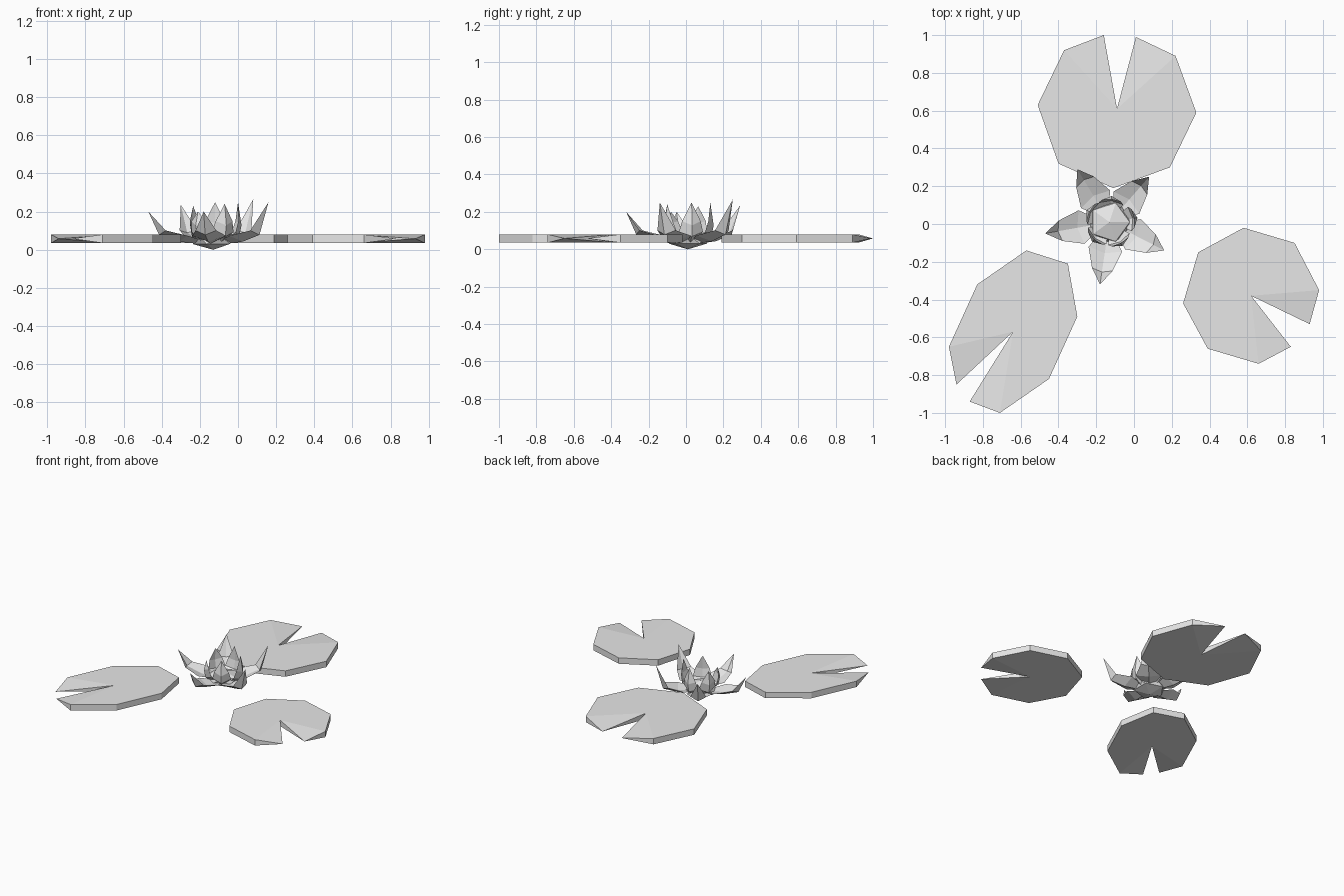
import bpy, bmesh
from math import hypot
from mathutils import Vector

cube = bpy.data.objects.get("Cube")
if cube:
    bpy.data.objects.remove(cube, do_unlink=True)

grey = bpy.data.materials.new("pale_grey")
grey.use_nodes = True
colour = (0.8, 0.8, 0.8, 1)
grey.diffuse_color = colour
grey.node_tree.nodes["Principled BSDF"].inputs["Base Color"].default_value = colour

PAD_TOP, PAD_MIDDLE, PAD_BOTTOM = 0.08, 0.058, 0.035
HEART = Vector((-0.13, 0.01, 0))


def finish(name, bm):
    """Turn a bmesh into a flat shaded object in the scene."""
    bmesh.ops.recalc_face_normals(bm, faces=bm.faces)
    mesh = bpy.data.meshes.new(name)
    bm.to_mesh(mesh)
    bm.free()
    mesh.materials.append(grey)
    obj = bpy.data.objects.new(name, mesh)
    bpy.context.collection.objects.link(obj)
    return obj


def lily_pad(name, notch, first_tip, rim, last_tip):
    """Slab with a wedge notch whose two tips taper to a point."""
    bm = bmesh.new()
    tips = [bm.verts.new((*p, PAD_MIDDLE)) for p in (first_tip, last_tip)]
    layers = []
    for z in (PAD_TOP, PAD_BOTTOM):
        centre = bm.verts.new((*notch, z))
        edge = [bm.verts.new((*p, z)) for p in rim]
        bm.faces.new([centre] + edge)
        bm.faces.new((centre, tips[0], edge[0]))
        bm.faces.new((centre, edge[-1], tips[1]))
        layers.append((centre, edge))
    (c_top, top), (c_low, low) = layers
    for i in range(len(rim) - 1):
        bm.faces.new((top[i], top[i + 1], low[i + 1], low[i]))
    for tip, i in zip(tips, (0, -1)):
        bm.faces.new((tip, top[i], low[i]))
        bm.faces.new((tip, c_top, c_low))
    return finish(name, bm)


def petal(name, tip, rows):
    """Cupped petal; rows hold reach (fraction of tip), half width, height."""
    bm = bmesh.new()
    end = Vector(tip)
    out = Vector((end.x - HEART.x, end.y - HEART.y, 0))
    length = hypot(out.x, out.y)
    out.normalize()
    side = Vector((-out.y, out.x, 0))
    up = Vector((0, 0, 1))
    rings = []
    for reach, half, height in rows:
        mid = HEART + out * reach * length + up * height
        lift = up * half * 0.2 - out * half * 0.25
        keel = out * 0.012 - up * 0.012
        spots = (mid + side * half + lift, mid, mid - side * half + lift, mid + keel)
        rings.append([bm.verts.new(p) for p in spots])
    point = bm.verts.new(end)
    bm.faces.new(rings[0])
    for a, b in zip(rings, rings[1:]):
        for i in range(4):
            j = (i + 1) % 4
            bm.faces.new((a[i], a[j], b[j], b[i]))
    for i in range(4):
        bm.faces.new((rings[-1][i], rings[-1][(i + 1) % 4], point))
    return finish(name, bm)


# Floating pads
lily_pad("back_pad", (-0.09, 0.61), (-0.16, 1.0),
         [(-0.37, 0.92), (-0.51, 0.63), (-0.4, 0.32), (-0.11, 0.19),
          (0.19, 0.3), (0.33, 0.59), (0.22, 0.89)], (0.01, 0.99))
lily_pad("right_pad", (-0.64, -0.57), (-0.94, -0.85),
         [(-0.98, -0.65), (-0.83, -0.32), (-0.57, -0.14), (-0.35, -0.21),
          (-0.3, -0.49), (-0.45, -0.82), (-0.71, -1.0)], (-0.87, -0.94))
lily_pad("left_pad", (0.62, -0.38), (0.93, -0.53),
         [(0.98, -0.35), (0.85, -0.1), (0.58, -0.02), (0.34, -0.15),
          (0.26, -0.42), (0.39, -0.66), (0.66, -0.74)], (0.83, -0.65))

# Faceted flower heart
bm = bmesh.new()
bmesh.ops.create_icosphere(bm, subdivisions=1, radius=0.12)
bmesh.ops.scale(bm, vec=(1, 1, 0.46), verts=bm.verts)
bmesh.ops.translate(bm, vec=HEART + Vector((0, 0, 0.055)), verts=bm.verts)
finish("flower_heart", bm)

# Wide outer petals
outer_rows = [(0.25, 0.04, 0.045), (0.5, 0.09, 0.055), (0.8, 0.055, 0.09)]
outer_tips = [(-0.47, -0.05, 0.2), (-0.18, -0.32, 0.2), (0.16, -0.14, 0.25),
              (0.08, 0.25, 0.265), (-0.3, 0.29, 0.235)]
for i, tip in enumerate(outer_tips):
    petal(f"outer_petal_{i + 1}", tip, outer_rows)

# Upright inner petals between the outer ones
inner_rows = [(0.6, 0.04, 0.05), (0.95, 0.065, 0.08), (1.05, 0.05, 0.14)]
inner_tips = [(-0.21, -0.08, 0.2), (-0.07, -0.1, 0.24), (0.0, 0.03, 0.25),
              (-0.12, 0.13, 0.25), (-0.235, 0.065, 0.23)]
for i, tip in enumerate(inner_tips):
    petal(f"inner_petal_{i + 1}", tip, inner_rows)
